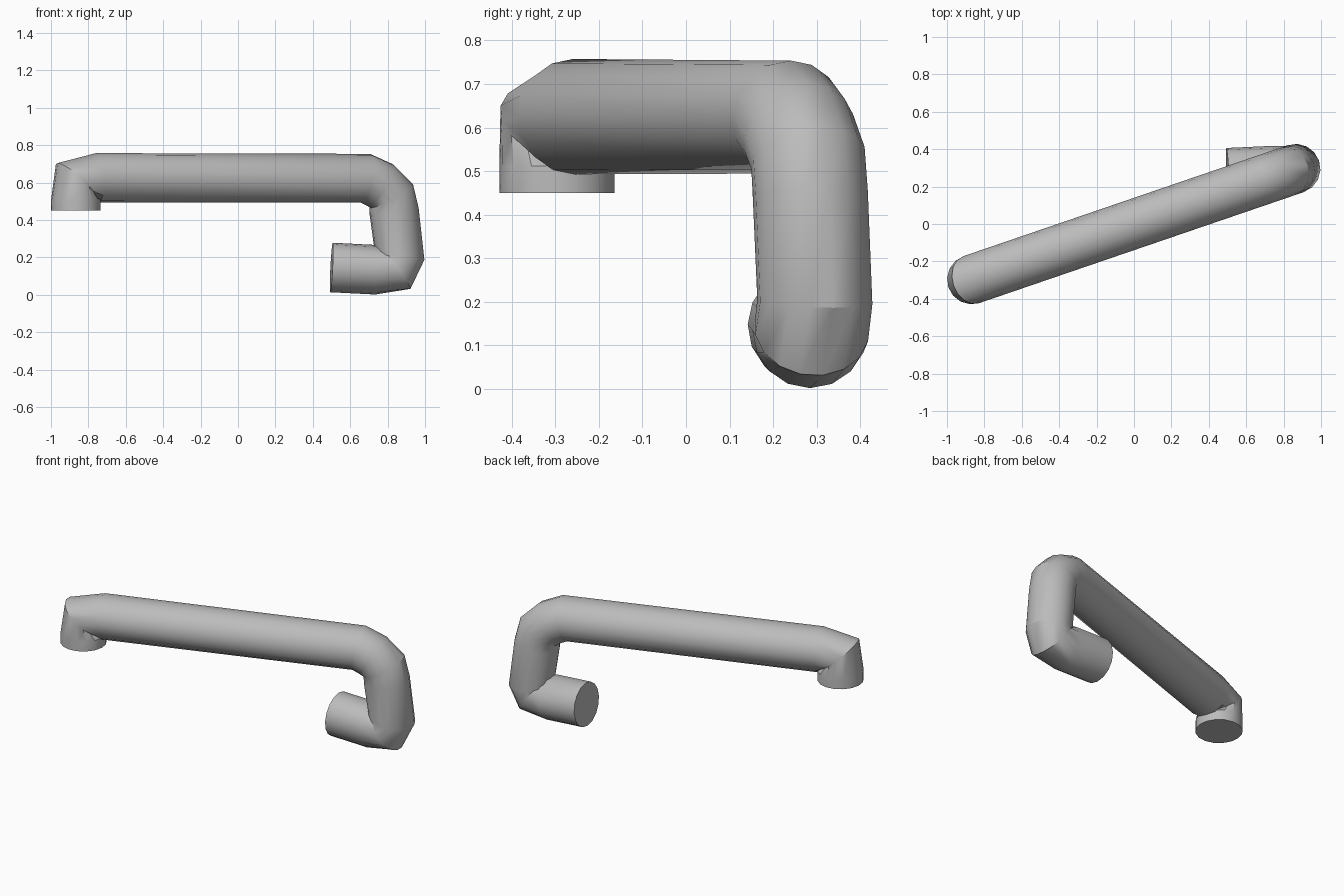
import bpy, bmesh, math
from mathutils import Vector

if "Cube" in bpy.data.objects:
    bpy.data.objects.remove(bpy.data.objects["Cube"], do_unlink=True)

RADIUS = 0.1325
SIDES = 16
SLOPE = 0.342                      # heading of the long run in plan
SIDE = Vector((-SLOPE, 1, 0)).normalized()

# Pipe colour
metal = bpy.data.materials.new("grey_metal")
metal.use_nodes = True
grey = (0.5, 0.5, 0.5, 1)
metal.diffuse_color = grey
metal.node_tree.nodes["Principled BSDF"].inputs["Base Color"].default_value = grey

# Centre line of the long run and its bends, all in one upright plane (x, z)
run = [(-0.867, 0.45), (-0.867, 0.51), (-0.871, 0.616), (-0.755, 0.625),
       (0.68, 0.624), (0.757, 0.588), (0.819, 0.53), (0.835, 0.445),
       (0.865, 0.20), (0.844, 0.137)]
path = [Vector((x, x * SLOPE, z)) for x, z in run]
# Short outlet folding back under the run
path += [Vector((0.735, 0.285, 0.134)), Vector((0.5, 0.274, 0.146))]


def tangent(i):
    """Direction halfway between the neighbouring path segments."""
    before = path[i] - path[i - 1] if i > 0 else path[1] - path[0]
    after = path[i + 1] - path[i] if i < len(path) - 1 else before
    return (before.normalized() + after.normalized()).normalized()


def add_ring(bm, centre, t):
    u = (SIDE - t * SIDE.dot(t)).normalized()
    v = t.cross(u)
    angles = [2 * math.pi * k / SIDES for k in range(SIDES)]
    return [bm.verts.new(centre + RADIUS * (u * math.cos(a) + v * math.sin(a)))
            for a in angles]


# Bent pipe with flat closed ends
bm = bmesh.new()
rings = [add_ring(bm, p, tangent(i)) for i, p in enumerate(path)]
for a, b in zip(rings, rings[1:]):
    for k in range(SIDES):
        n = (k + 1) % SIDES
        bm.faces.new((a[k], a[n], b[n], b[k]))
bm.faces.new(rings[0][::-1])
bm.faces.new(rings[-1])

mesh = bpy.data.meshes.new("bent_pipe")
bm.to_mesh(mesh)
bm.free()
mesh.materials.append(metal)
pipe = bpy.data.objects.new("bent_pipe", mesh)
bpy.context.collection.objects.link(pipe)

bpy.ops.object.select_all(action="DESELECT")
pipe.select_set(True)
bpy.context.view_layer.objects.active = pipe
bpy.ops.object.shade_smooth_by_angle(angle=math.radians(30))
